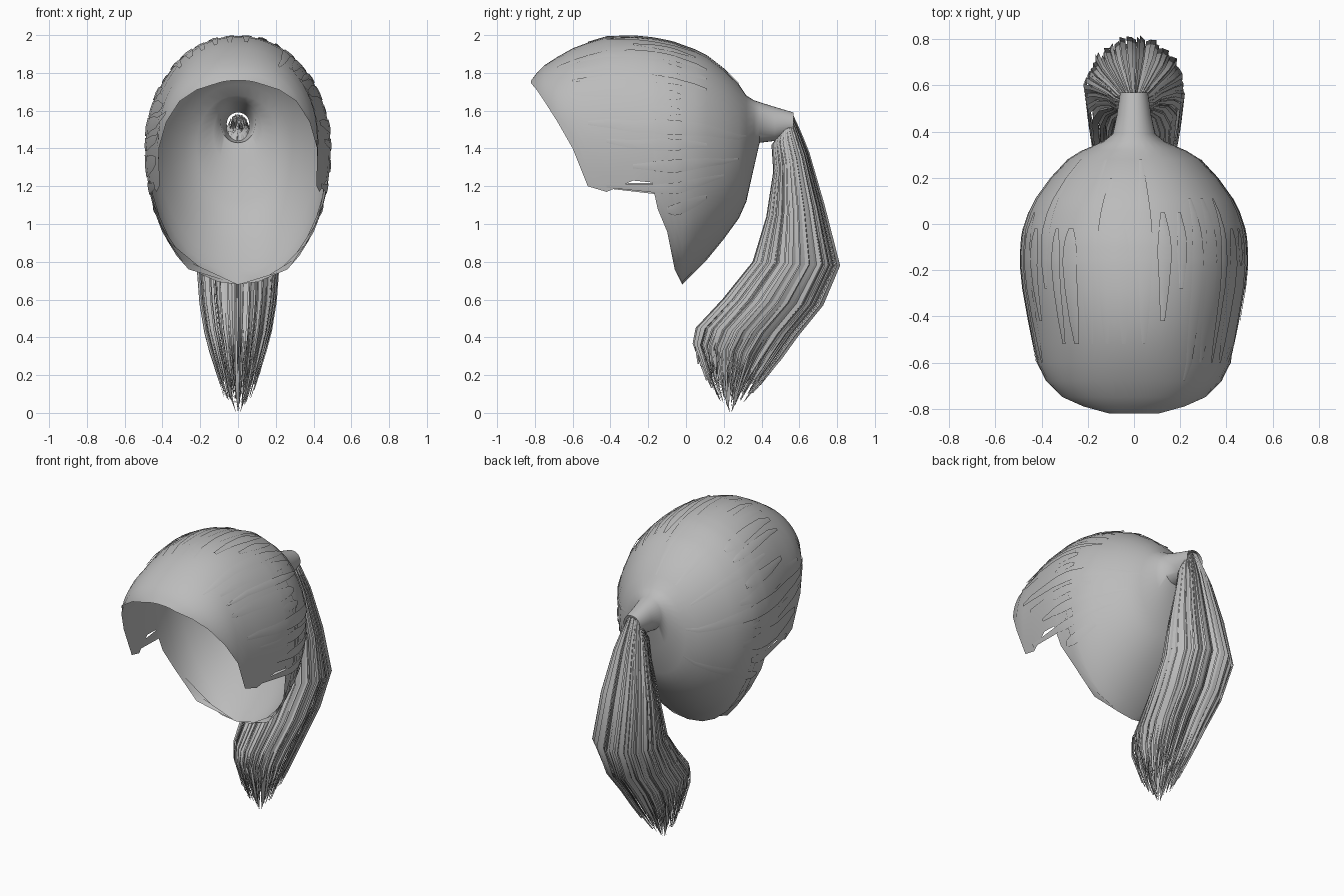
import bpy, math, random

if "Cube" in bpy.data.objects:
    bpy.data.objects.remove(bpy.data.objects["Cube"])

random.seed(4)
hair = bpy.data.materials.new("grey hair")
hair.diffuse_color = (0.5, 0.5, 0.5, 1)
hair.use_nodes = True
hair.node_tree.nodes["Principled BSDF"].inputs["Base Color"].default_value = hair.diffuse_color


def make(name, verts, faces, angle=60):
    me = bpy.data.meshes.new(name)
    me.from_pydata(verts, [], faces)
    me.materials.append(hair)
    ob = bpy.data.objects.new(name, me)
    bpy.context.collection.objects.link(ob)
    bpy.ops.object.select_all(action='DESELECT')
    ob.select_set(True)
    bpy.context.view_layer.objects.active = ob
    bpy.ops.object.mode_set(mode='EDIT')
    bpy.ops.mesh.select_all(action='SELECT')
    bpy.ops.mesh.remove_doubles(threshold=0.0005)
    bpy.ops.object.mode_set(mode='OBJECT')
    bpy.ops.object.shade_smooth_by_angle(angle=math.radians(angle))
    return ob


def lerp_rows(rows, s):
    i = min(int(s), len(rows) - 2)
    return [a + (b - a) * (s - i) for a, b in zip(rows[i], rows[i + 1])]


# Cap cross-sections: y, top, widest height, bottom, half width, hairline
CAP = [
    (-.82, 1.76, 1.70, 1.2, .16, 1.745), (-.79, 1.80, 1.62, 1.0, .25, 1.71),
    (-.75, 1.84, 1.58, .9, .32, 1.65), (-.68, 1.885, 1.52, .8, .38, 1.54),
    (-.60, 1.93, 1.46, .72, .42, 1.40), (-.52, 1.96, 1.43, .68, .435, 1.20),
    (-.42, 1.99, 1.42, .66, .455, 1.17), (-.28, 1.995, 1.4, .65, .48, 1.23),
    (-.18, 1.985, 1.4, .65, .49, 1.22), (-.15, 1.98, 1.4, .65, .49, 1.08),
    (-.10, 1.97, 1.4, .65, .488, .96), (-.06, 1.96, 1.4, .655, .485, .76),
    (-.02, 1.945, 1.4, .68, .478, .68), (.05, 1.92, 1.4, .75, .455, .75),
    (.11, 1.89, 1.4, .81, .425, .81), (.20, 1.82, 1.39, .92, .36, .92),
    (.28, 1.74, 1.39, 1.03, .285, 1.03), (.32, 1.68, 1.41, 1.12, .22, 1.12),
    (.36, 1.655, 1.48, 1.3, .13, 1.3), (.39, 1.645, 1.54, 1.43, .092, 1.43),
    (.47, 1.62, 1.53, 1.44, .075, 1.44), (.57, 1.59, 1.53, 1.48, .06, 1.48)]


def hair_angle(row):
    y, top, zc, bot, w, h = row
    c = (h - zc) / (top - zc) if h > zc else (h - zc) / (zc - bot)
    return math.acos(max(-1, min(1, c)))


def cap_point(row, t, lift=0):
    y, top, zc, bot, w, h = row
    c, s = math.cos(t), math.sin(t)
    x = math.copysign(abs(s) ** .92, s) * w if abs(s) > 1e-6 else 0
    z = zc + c * (top - zc if c > 0 else zc - bot)
    return (x + s * lift, y, z + c * lift)


# Scalp cap, running into the tie tube at the back
N = 32
verts, faces = [], []
for row in CAP:
    tm = hair_angle(row)
    verts += [cap_point(row, tm * (2 * j / N - 1)) for j in range(N + 1)]
for i in range(len(CAP) - 1):
    for j in range(N):
        a = i * (N + 1) + j
        faces.append((a, a + 1, a + N + 2, a + N + 1))
make("hair_cap", verts, faces)

# Thin combed locks lying on the cap
verts, faces = [], []
for k in range(26):
    t = (-1 + 2 * (k + .5) / 26) * 2.1
    half = random.uniform(.04, .085)
    start = random.randint(1, 8)
    end = random.randint(13, 18)
    lift = random.uniform(.003, .009)
    rows = [r for r in CAP[start:end] if hair_angle(r) > abs(t) + half]
    for n, row in enumerate(rows):
        f = math.sin(math.pi * (n + .3) / (len(rows) - .4)) ** .5
        b = len(verts)
        verts += [cap_point(row, t + d * half * f, lift if d == 0 else lift * .7)
                  for d in (-1, 0, 1)]
        if n:
            faces += [(b - 3, b - 2, b + 1, b), (b - 2, b - 1, b + 2, b + 1)]
make("combed_locks", verts, faces)

# Ponytail sections: front y, front z, back y, back z, half width
TAIL = [
    (.49, 1.47, .565, 1.58, .05), (.455, 1.42, .61, 1.48, .085),
    (.465, 1.28, .65, 1.38, .12), (.43, 1.04, .73, 1.10, .18),
    (.36, .80, .81, .78, .215), (.20, .60, .72, .57, .20),
    (.06, .45, .59, .41, .175), (.03, .31, .44, .20, .13),
    (.15, .10, .33, .08, .075), (.22, .0, .25, .0, .02)]


def tail_point(s, a, r):
    fy, fz, by, bz, w = lerp_rows(TAIL, s)
    c = math.cos(a) * r
    return (math.sin(a) * r * w, (fy + by) / 2 + c * (by - fy) / 2,
            (fz + bz) / 2 + c * (bz - fz) / 2)


# Ponytail made of tapered strands in nested shells
verts, faces = [], []
for radius, count in ((1.0, 62), (.9, 50), (.72, 36), (.45, 22), (.2, 8)):
    for k in range(count):
        a = 2 * math.pi * (k + random.uniform(-.3, .3)) / count
        r = radius * random.uniform(.93, 1.02)
        half = math.pi / count * random.uniform(.75, 1.35)
        tilt = random.uniform(-.04, .04)
        stop = random.uniform(7.0, 8.3) + (1 - radius) * .7
        steps = [0, 1, 2, 3, 4, 5, 6, 6.6, stop]
        for n, s in enumerate(steps):
            f = (1, 1, 1, 1, 1, .95, .8, .6, .04)[n]
            b = len(verts)
            verts += [tail_point(s, a - half * f, r + tilt),
                      tail_point(s, a + half * f, r - tilt)]
            if n:
                faces.append((b - 2, b - 1, b + 1, b))
# Pointed locks reaching the lowest tip
for k in range(6):
    a = k * math.pi / 3
    for n, s in enumerate((5, 6, 7, 8, 9)):
        f = (1, 1, .9, .6, .05)[n] * .4
        b = len(verts)
        verts += [tail_point(s, a - f, .6), tail_point(s, a + f, .6)]
        if n:
            faces.append((b - 2, b - 1, b + 1, b))
make("ponytail_strands", verts, faces)
